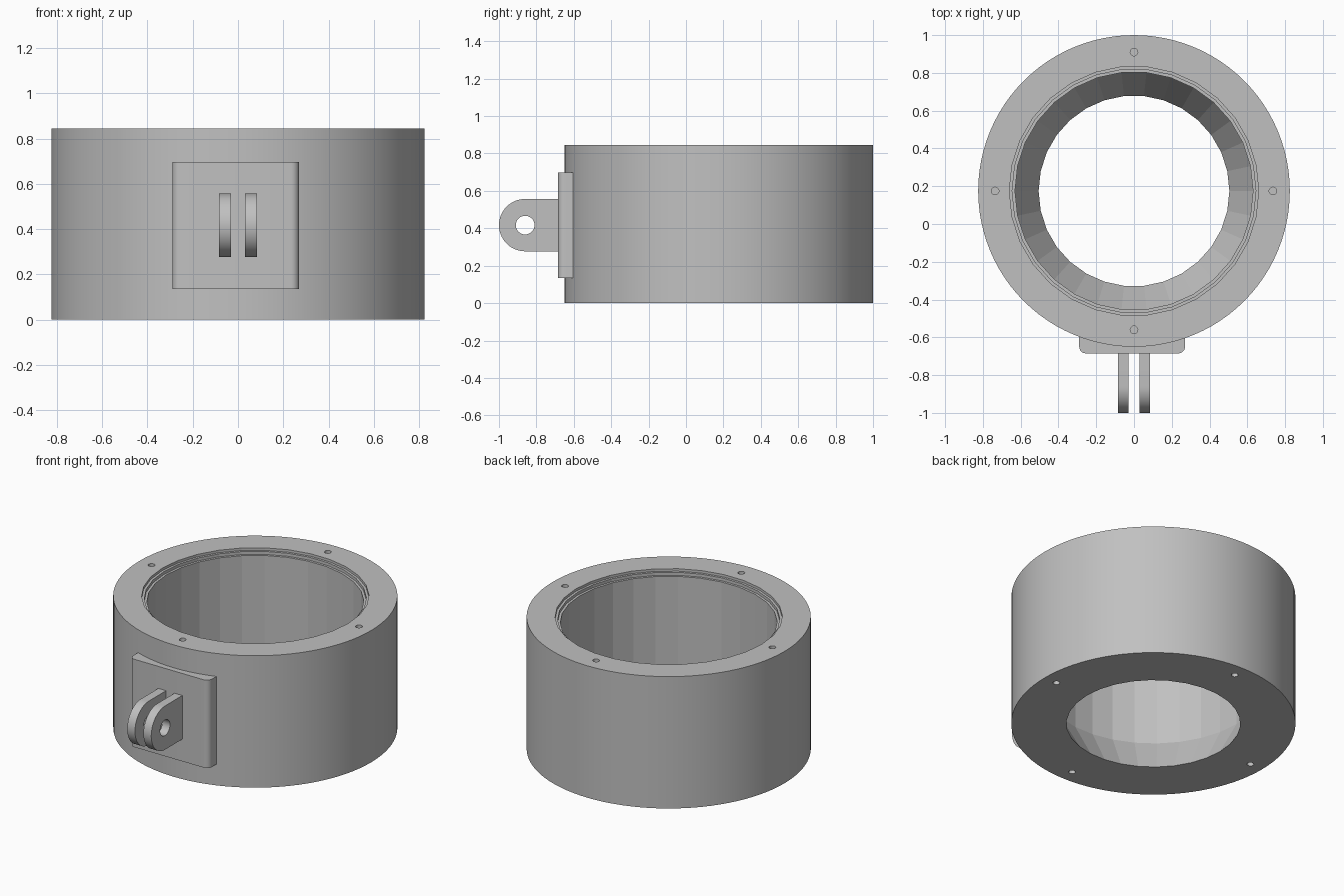
import bpy, bmesh, math
from mathutils import Vector

if "Cube" in bpy.data.objects:
    bpy.data.objects.remove(bpy.data.objects["Cube"])

CY = 0.175          # ring centre on y
R, H = 0.825, 0.845  # ring outer radius and height

grey = bpy.data.materials.new("plain grey")
grey.diffuse_color = (0.53, 0.53, 0.53, 1)
grey.use_nodes = True
grey.node_tree.nodes["Principled BSDF"].inputs["Base Color"].default_value = grey.diffuse_color


def finish(name, bm):
    bmesh.ops.recalc_face_normals(bm, faces=bm.faces)
    me = bpy.data.meshes.new(name)
    bm.to_mesh(me)
    bm.free()
    me.materials.append(grey)
    ob = bpy.data.objects.new(name, me)
    bpy.context.collection.objects.link(ob)
    return ob


def lathe(name, profile, n, cx=0.0, cy=CY):
    """Closed solid of revolution from (radius, z) points, bottom to top."""
    bm = bmesh.new()
    rings = [[bm.verts.new((cx + r * math.cos(2 * math.pi * i / n),
                            cy + r * math.sin(2 * math.pi * i / n), z))
              for i in range(n)] for r, z in profile]
    for a, b in zip(rings, rings[1:]):
        for i in range(n):
            j = (i + 1) % n
            bm.faces.new((a[i], a[j], b[j], b[i]))
    bm.faces.new(rings[0][::-1])
    bm.faces.new(rings[-1])
    return finish(name, bm)


def prism(name, pts, offset):
    """Extrude a closed outline of 3D points by an offset vector."""
    bm = bmesh.new()
    f = bm.faces.new([bm.verts.new(p) for p in pts])
    ext = bmesh.ops.extrude_face_region(bm, geom=[f])
    vs = [v for v in ext["geom"] if isinstance(v, bmesh.types.BMVert)]
    bmesh.ops.translate(bm, verts=vs, vec=Vector(offset))
    return finish(name, bm)


def arc(cx, cy, r, a0, a1, n):
    return [(cx + r * math.cos(math.radians(a0 + (a1 - a0) * i / n)),
             cy + r * math.sin(math.radians(a0 + (a1 - a0) * i / n)))
            for i in range(n + 1)]


def cut(ob, cutters):
    bpy.context.view_layer.objects.active = ob
    for c in cutters:
        m = ob.modifiers.new("cut", 'BOOLEAN')
        m.operation, m.solver, m.object = 'DIFFERENCE', 'EXACT', c
        bpy.ops.object.modifier_apply(modifier=m.name)
        bpy.data.objects.remove(c, do_unlink=True)


def smooth(ob, deg):
    bpy.ops.object.select_all(action='DESELECT')
    ob.select_set(True)
    bpy.context.view_layer.objects.active = ob
    bpy.ops.object.shade_smooth_by_angle(angle=math.radians(deg))


# Housing ring: smooth outside, faceted tapered bore with a stepped lip
ring = lathe("housing_ring", [(R, 0), (R, H)], 96)
s = 0.505 - 0.01 * 0.125 / 0.23
bore = lathe("bore_cutter", [(s, -0.01), (0.63, 0.23), (0.63, H - 0.035),
                             (0.645, H - 0.035), (0.645, H - 0.016),
                             (0.66, H - 0.016), (0.66, H + 0.02)], 30)

# Blind screw holes on both faces
cutters = [bore]
for k in range(4):
    a = k * math.pi / 2
    x, y = 0.735 * math.cos(a), CY + 0.735 * math.sin(a)
    for z0, z1 in ((-0.02, 0.2), (H - 0.2, H + 0.02)):
        cutters.append(lathe("screw_cutter", [(0.02, z0), (0.02, z1)], 20, x, y))
cut(ring, cutters)
smooth(ring, 9)

# Mounting plate: rounded front corners, back follows the ring
x0, x1, yf, rc = -0.29, 0.27, -0.685, 0.035
rb = R - 0.006
a0 = math.degrees(math.atan2(-math.sqrt(rb**2 - x1**2), x1))
a1 = math.degrees(math.atan2(-math.sqrt(rb**2 - x0**2), x0))
outline = (arc(0, CY, rb, a0, a1, 16)
           + arc(x0 + rc, yf + rc, rc, 180, 270, 6)
           + arc(x1 - rc, yf + rc, rc, 270, 360, 6))
plate = prism("mounting_plate", [(x, y, 0.135) for x, y in outline], (0, 0, 0.563))
smooth(plate, 30)

# Pair of hinge lugs with a pin hole
ly, lz, lr = -0.86, 0.417, 0.14
tab = [(-0.68, lz + lr)] + arc(ly, lz, lr, 90, 270, 28) + [(-0.68, lz - lr)]
for side, xs in (("left", -0.085), ("right", 0.03)):
    lug = prism("hinge_lug_" + side, [(xs, y, z) for y, z in tab], (0.055, 0, 0))
    pin = prism("pin_cutter", [(xs - 0.02, y, z) for y, z in
                               arc(ly, lz, 0.05, 0, 360, 32)[:-1]], (0.095, 0, 0))
    cut(lug, [pin])
    smooth(lug, 30)
